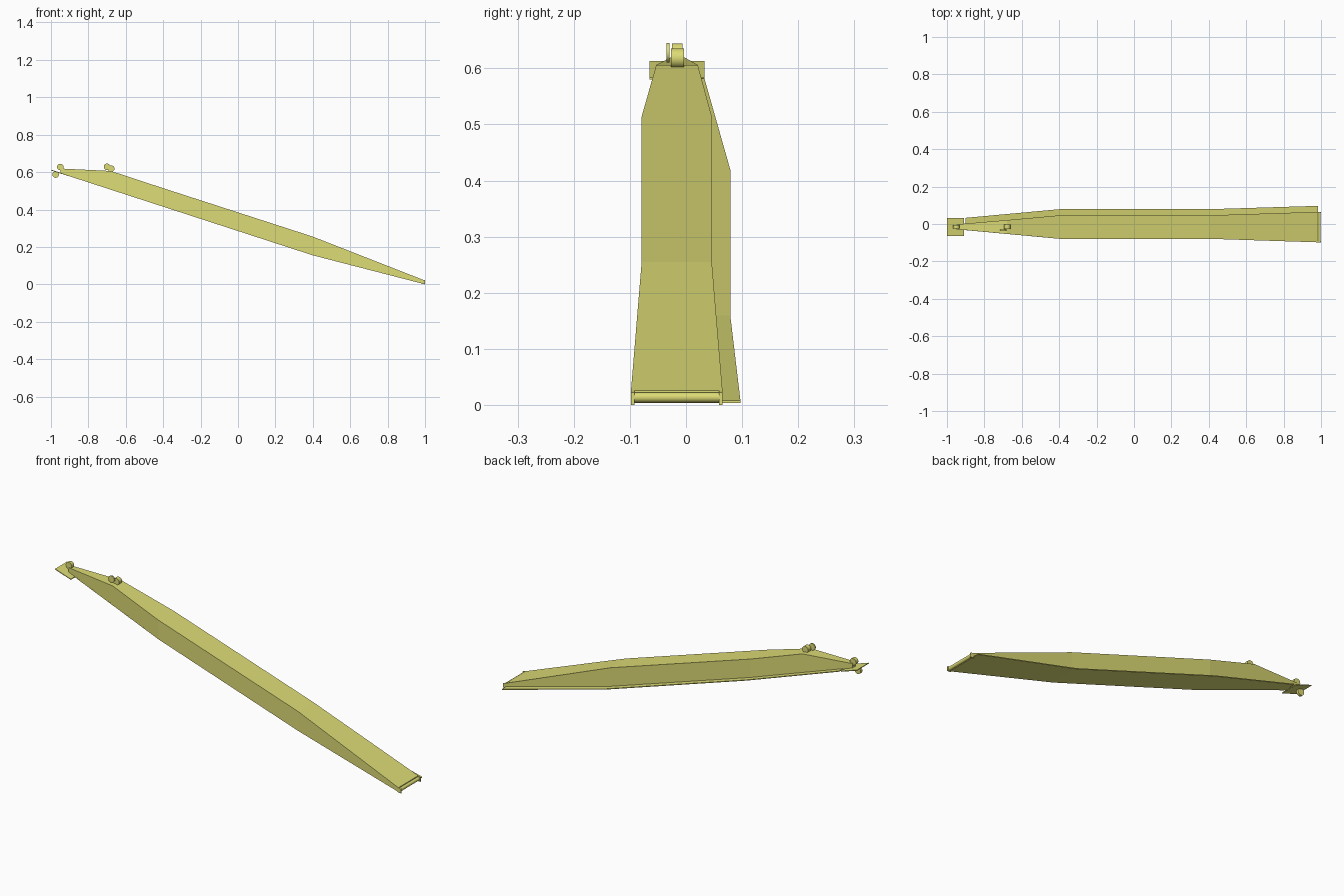
import bpy, bmesh, math

if "Cube" in bpy.data.objects:
    bpy.data.objects.remove(bpy.data.objects["Cube"])

mat = bpy.data.materials.new("yellow_paint")
mat.diffuse_color = (0.72, 0.71, 0.18, 1)
mat.use_nodes = True
mat.node_tree.nodes["Principled BSDF"].inputs["Base Color"].default_value = mat.diffuse_color


def finish(name, bm):
    bmesh.ops.recalc_face_normals(bm, faces=bm.faces)
    mesh = bpy.data.meshes.new(name)
    bm.to_mesh(mesh)
    bm.free()
    mesh.materials.append(mat)
    ob = bpy.data.objects.new(name, mesh)
    bpy.context.collection.objects.link(ob)
    return ob


def loft(name, stations):
    """Rectangular sections: x, bottom z, top z, low y, high y."""
    bm = bmesh.new()
    rings = [[bm.verts.new(p) for p in
              ((x, y0, z0), (x, y1, z0), (x, y1, z1), (x, y0, z1))]
             for x, z0, z1, y0, y1 in stations]
    for a, b in zip(rings, rings[1:]):
        for i in range(4):
            j = (i + 1) % 4
            bm.faces.new((a[i], a[j], b[j], b[i]))
    bm.faces.new(rings[0])
    bm.faces.new(rings[-1])
    return finish(name, bm)


def pin(name, x, z, radius, y0, y1):
    bpy.ops.mesh.primitive_cylinder_add(
        vertices=24, radius=radius, depth=y1 - y0,
        location=(x, (y0 + y1) / 2, z), rotation=(math.pi / 2, 0, 0))
    ob = bpy.context.object
    ob.name = name
    ob.data.materials.append(mat)
    bpy.ops.object.shade_smooth_by_angle(angle=math.radians(35))


def bottom(x):
    # underside line of the beam
    return 0.155 - 0.325 * (x - 0.4) if x < 0.4 else 0.155 * (1 - x) / 0.6


# Hollow-looking main beam, offset towards the front
loft("main_beam", [(x, bottom(x), zt, y0, y1) for x, zt, y0, y1 in (
    (-0.95, 0.619, -0.028, -0.002),
    (-0.68, 0.606, -0.053, 0.021),
    (-0.4, 0.514, -0.079, 0.046),
    (0.4, 0.255, -0.079, 0.046),
    (0.985, 0.026, -0.098, 0.065))])

# Base plate that sticks out as a flange at the back
loft("base_plate", [(x, bottom(x), bottom(x) + 0.004, -w, w) for x, w in (
    (-0.9, 0.033), (-0.4, 0.079), (0.4, 0.079), (0.985, 0.097))])

# Flat mounting tab at the upper end
loft("mounting_tab", [(x, bottom(x) - 0.001, bottom(x) + 0.003, -0.065, 0.033)
                      for x in (-1.0, -0.91)])

# Foot roller between two cheeks
pin("foot_roller", 0.989, 0.0135, 0.009, -0.092, 0.059)
for side, y in (("front", -0.098), ("back", 0.059)):
    loft("foot_cheek_" + side, [(0.98, 0.002, 0.027, y, y + 0.006),
                                (1.0, 0.0, 0.022, y, y + 0.006)])

# Pivot pins at the upper end
pin("tip_pin_upper", -0.95, 0.627, 0.0175, -0.025, -0.006)
pin("tip_pin_lower", -0.975, 0.587, 0.0175, -0.022, -0.009)
pin("ridge_pin", -0.678, 0.618, 0.0175, -0.027, -0.004)
pin("ridge_disc", -0.70, 0.628, 0.0175, -0.035, -0.029)
